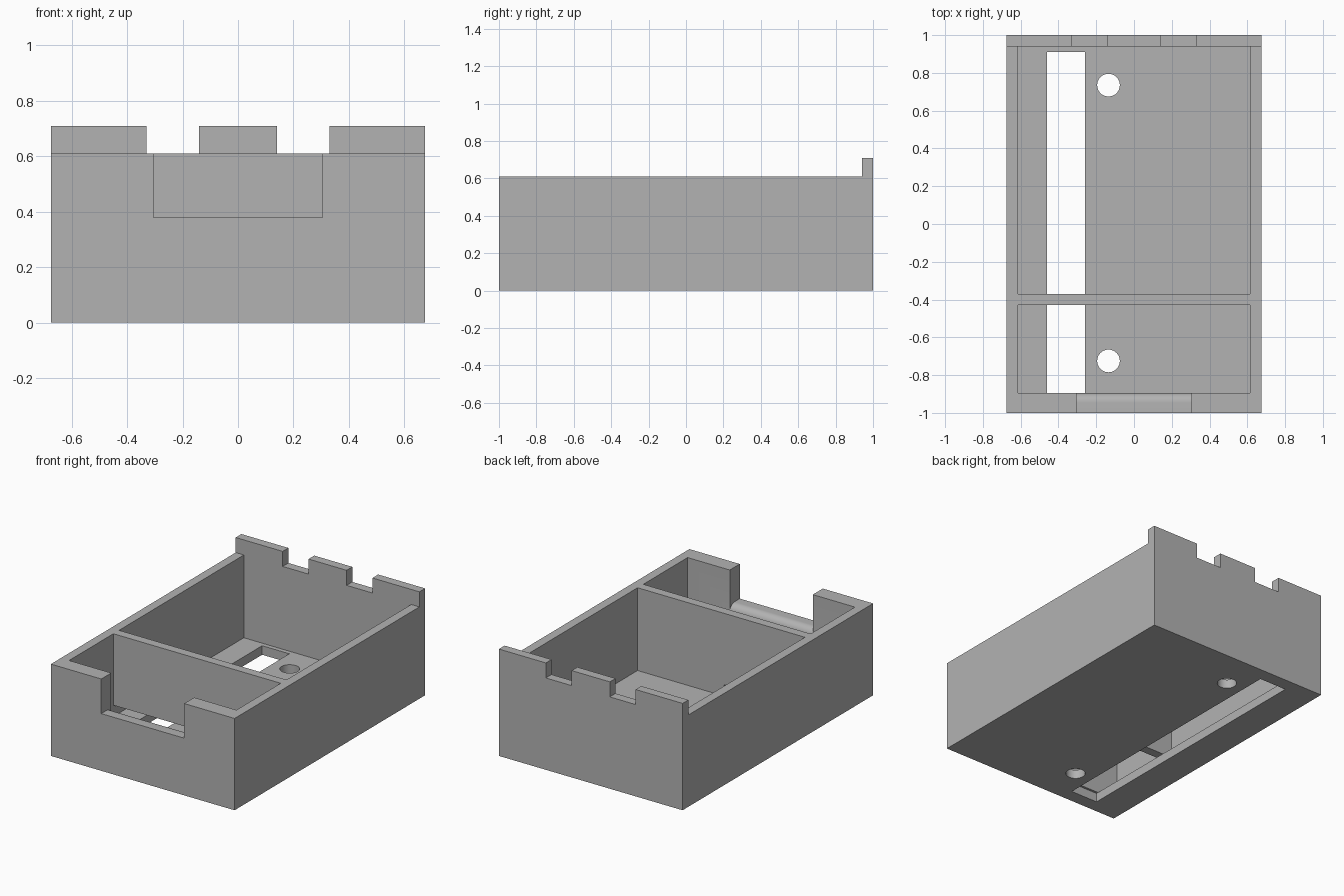
import bpy, bmesh, math

cube = bpy.data.objects.get("Cube")
if cube:
    bpy.data.objects.remove(cube, do_unlink=True)

# Main sizes
HALF_W, RIM, TOP = 0.675, 0.61, 0.71
WALL, FLOOR = 0.06, 0.06
INNER = HALF_W - WALL
FRONT_IN, BACK_IN = -0.895, 0.94
DIV_FRONT, DIV_BACK = -0.43, -0.37
NOTCH, SILL, ROUND = 0.305, 0.38, 0.05

grey = bpy.data.materials.new("plain grey")
grey.use_nodes = True
colour = (0.45, 0.45, 0.45, 1)
grey.diffuse_color = colour
grey.node_tree.nodes["Principled BSDF"].inputs["Base Color"].default_value = colour


def finish(name, bm):
    bmesh.ops.recalc_face_normals(bm, faces=bm.faces)
    mesh = bpy.data.meshes.new(name)
    bm.to_mesh(mesh)
    bm.free()
    mesh.materials.append(grey)
    obj = bpy.data.objects.new(name, mesh)
    bpy.context.collection.objects.link(obj)
    return obj


def box(name, x, y, z):
    bm = bmesh.new()
    bmesh.ops.create_cube(bm, size=1)
    for v in bm.verts:
        v.co = [r[0] if c < 0 else r[1] for c, r in zip(v.co, (x, y, z))]
    return finish(name, bm)


def prism(name, outline, axis, low, high):
    """Extrude a 2D outline along the x or z axis."""
    bm = bmesh.new()
    place = (lambda a, b: (low, a, b)) if axis == "x" else (lambda a, b: (a, b, low))
    face = bm.faces.new([bm.verts.new(place(a, b)) for a, b in outline])
    grown = bmesh.ops.extrude_face_region(bm, geom=[face])["geom"]
    move = (high - low, 0, 0) if axis == "x" else (0, 0, high - low)
    bmesh.ops.translate(bm, vec=move,
                        verts=[g for g in grown if isinstance(g, bmesh.types.BMVert)])
    return finish(name, bm)


def cut(target, cutter):
    cutter.hide_render = True
    mod = target.modifiers.new("cut", "BOOLEAN")
    mod.operation, mod.solver, mod.object = "DIFFERENCE", "EXACT", cutter
    bpy.ops.object.select_all(action="DESELECT")
    bpy.context.view_layer.objects.active = target
    target.select_set(True)
    bpy.ops.object.modifier_apply(modifier=mod.name)
    bpy.data.objects.remove(cutter, do_unlink=True)


# Tray body: outer side profile with the raised back wall
side = [(-1, 0), (1, 0), (1, TOP), (BACK_IN, TOP), (BACK_IN, RIM), (-1, RIM)]
tray = prism("divided_tray", side, "x", -HALF_W, HALF_W)

# Two compartments, leaving the divider between them
for y in ((FRONT_IN, DIV_FRONT), (DIV_BACK, BACK_IN)):
    cut(tray, box("compartment", (-INNER, INNER), y, (FLOOR, 1)))

# Gaps between the back tabs
for x in ((-0.33, -0.14), (0.14, 0.33)):
    cut(tray, box("tab_gap", x, (0.8, 1.1), (RIM, 1)))

# Front notch, its sill rounded on the inner edge
arc = [(FRONT_IN - ROUND + ROUND * math.sin(a), SILL - ROUND + ROUND * math.cos(a))
       for a in (math.pi / 2 * i / 10 for i in range(11))]
notch = [(-1.1, SILL)] + arc + [(-0.8, SILL - ROUND), (-0.8, 0.8), (-1.1, 0.8)]
cut(tray, prism("front_notch", notch, "x", -NOTCH, NOTCH))

# Low passage under the divider
cut(tray, box("passage", (-INNER, -0.02), (-0.5, -0.3), (FLOOR, 0.135)))

# Long floor slot and two round screw holes
cut(tray, box("floor_slot", (-0.46, -0.26), (-0.91, 0.91), (-0.1, FLOOR)))
for y in (-0.725, 0.735):
    ring = [(-0.135 + 0.06 * math.cos(a), y + 0.06 * math.sin(a))
            for a in (math.tau * i / 40 for i in range(40))]
    cut(tray, prism("screw_hole", ring, "z", -0.1, 0.1))

# Smooth curves, crisp corners
bpy.ops.object.select_all(action="DESELECT")
bpy.context.view_layer.objects.active = tray
tray.select_set(True)
bpy.ops.object.shade_smooth_by_angle(angle=math.radians(30))
